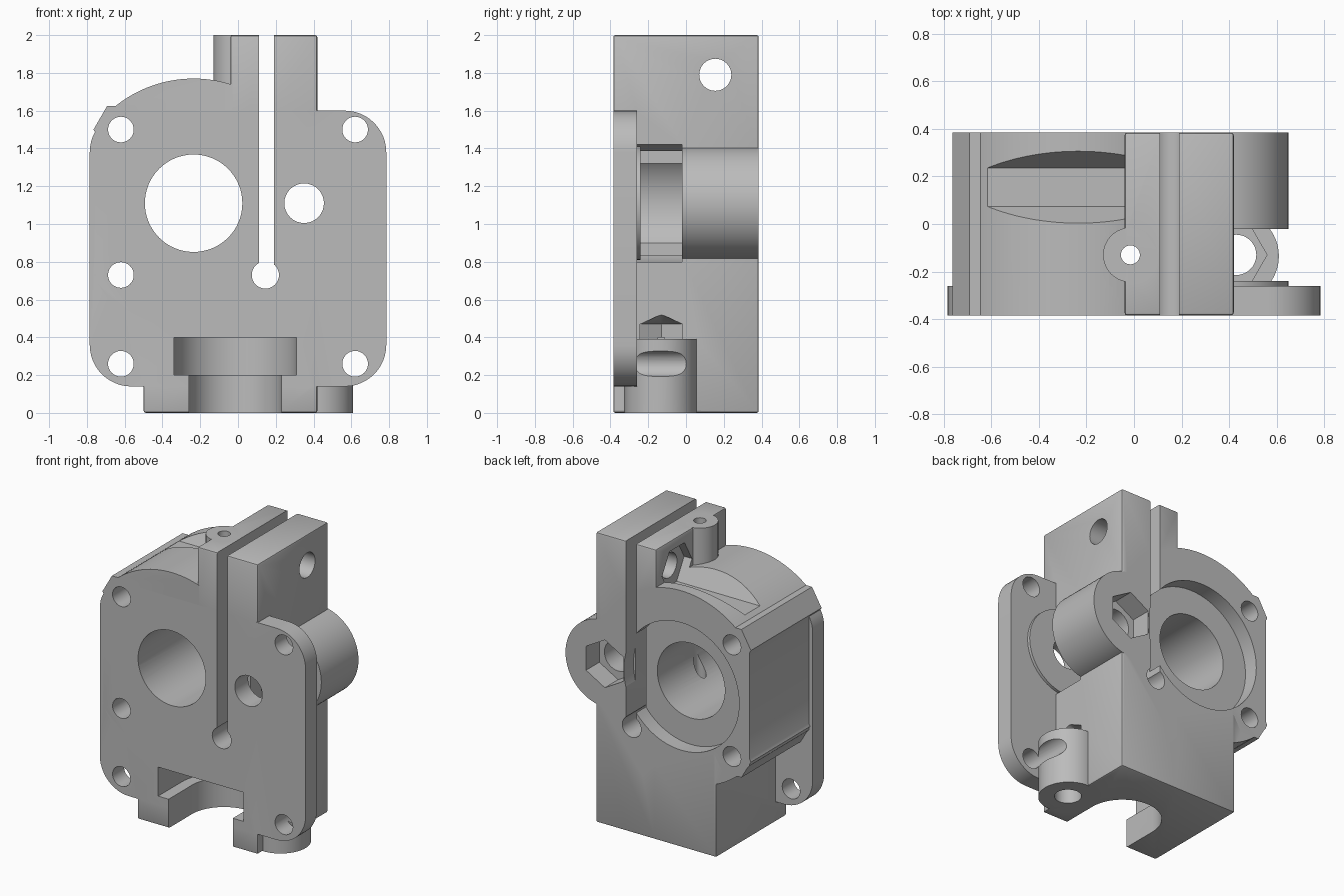
import bpy, math
from mathutils import Matrix

cube = bpy.data.objects.get("Cube")
if cube:
    bpy.data.objects.remove(cube)

grey = bpy.data.materials.new("plain_grey")
grey.use_nodes = True
colour = (0.5, 0.5, 0.5, 1)
grey.diffuse_color = colour
grey.node_tree.nodes["Principled BSDF"].inputs["Base Color"].default_value = colour
H = 0.385  # half depth of the body


def box(name, x, y, z, bevel=0, segments=2):
    bpy.ops.mesh.primitive_cube_add(size=1)
    ob = bpy.context.object
    ob.name = name
    size = [b - a for a, b in (x, y, z)]
    mid = [(a + b) / 2 for a, b in (x, y, z)]
    ob.data.transform(Matrix.Translation(mid) @ Matrix.Diagonal((*size, 1)))
    if bevel:
        mod = ob.modifiers.new("soft_edges", "BEVEL")
        mod.width, mod.segments = bevel, segments
        bpy.ops.object.modifier_apply(modifier=mod.name)
    return ob


def rod(name, axis, centre, span, r, sides=64, turn=0, tip=None):
    """Cylinder or cone along an axis; centre is given in the other two axes."""
    a, b = span
    bpy.ops.mesh.primitive_cone_add(vertices=sides, radius1=r,
                                    radius2=r if tip is None else tip, depth=b - a)
    ob = bpy.context.object
    ob.name = name
    mid = (a + b) / 2
    rot, place = {
        "x": (Matrix.Rotation(math.pi / 2, 4, "Y"), (mid, *centre)),
        "y": (Matrix.Rotation(-math.pi / 2, 4, "X"), (centre[0], mid, centre[1])),
        "z": (Matrix.Identity(4), (*centre, mid)),
    }[axis]
    spin = Matrix.Rotation(math.radians(turn), 4, "Z")
    ob.data.transform(Matrix.Translation(place) @ rot @ spin)
    return ob


def combine(target, tool, operation):
    mod = target.modifiers.new("join", "BOOLEAN")
    mod.object, mod.operation, mod.solver = tool, operation, "EXACT"
    bpy.context.view_layer.objects.active = target
    bpy.ops.object.modifier_apply(modifier=mod.name)
    bpy.data.objects.remove(tool)


# Drive axis, idler axis and filament path
drive, idler, path = (-0.235, 1.11), (0.35, 1.11), (-0.015, -0.13)
clamp, bolt = (0.155, 1.79), (0.43, -0.13)

# Drum with one side cut flat
body = rod("extruder_body", "y", drive, (-H, H), 0.66, 128)
combine(body, box("side_trim", (-1.2, -0.755), (-1, 1), (0, 2)), "DIFFERENCE")

# Mounting plate with rounded corners
plate = box("plate", (-0.785, 0.785), (-H, -0.26), (0.14, 1.6))
mod = plate.modifiers.new("corners", "BEVEL")
mod.width, mod.segments, mod.limit_method = 0.22, 12, "WEIGHT"
weights = plate.data.attributes.new("bevel_weight_edge", "FLOAT", "EDGE")
for e in plate.data.edges:
    p, q = (plate.data.vertices[i].co for i in e.vertices)
    weights.data[e.index].value = 1.0 if abs(p.y - q.y) > 0.01 else 0.0
bpy.context.view_layer.objects.active = plate
bpy.ops.object.modifier_apply(modifier=mod.name)

# Solid parts
solids = [
    plate,
    box("lower_block", (-0.5, 0.42), (-H, H), (0, 1.11), 0.012),
    box("clamp_column", (-0.04, 0.42), (-H, H), (0, 2), 0.012),
    rod("filament_guide", "z", path, (1.5, 2), 0.115),
    rod("idler_boss", "y", idler, (-0.02, H), 0.3),
    rod("bolt_boss", "z", (0.42, -0.135), (0, 0.39), 0.19),
]
for z in (0.73, 1.5):
    solids.append(rod("screw_ridge", "y", (-0.62, z), (-H, H), 0.145, 6, 30))
for part in solids:
    combine(body, part, "UNION")

# Idler wheel space, then its spacer ring on the plate
combine(body, rod("idler_space", "y", idler, (-0.26, -0.02), 0.32), "DIFFERENCE")
combine(body, rod("idler_spacer", "y", idler, (-0.3, -0.24), 0.3), "UNION")

# Openings
cuts = [
    rod("drive_hole", "y", drive, (-1, 1), 0.258),
    rod("bearing_seat", "y", drive, (0.28, 1), 0.44, 96),
    box("clamp_slot", (0.11, 0.19), (-1, 1), (0.73, 3)),
    rod("slot_end", "y", (0.145, 0.73), (-1, 1), 0.072, 32),
    rod("idler_hole", "y", idler, (-1, 1), 0.105, 32),
    rod("idler_nut", "y", idler, (0.24, 1), 0.165, 6),
    rod("clamp_hole", "x", clamp, (-1, 1), 0.085, 32),
    rod("clamp_nut", "x", clamp, (-1, 0.02), 0.163, 6),
    rod("filament_hole", "z", path, (-1, 3), 0.04, 24),
    rod("hot_end_neck", "z", path, (-1, 0.25), 0.245),
    box("neck_opening", (path[0] - 0.245, path[0] + 0.245), (-1, path[1]), (-1, 0.25)),
    rod("hot_end_collar", "z", path, (0.2, 0.4), 0.325),
    box("collar_opening", (path[0] - 0.325, path[0] + 0.325), (-1, path[1]), (0.2, 0.4)),
    rod("bolt_hole", "z", bolt, (-1, 0.4), 0.085, 32),
    rod("bolt_nut", "z", bolt, (0.34, 0.47), 0.13, 6, 30),
    rod("bolt_nut_tip", "z", bolt, (0.469, 0.52), 0.13, 6, 30, 0.005),
]
for x, z in ((-0.62, 0.26), (-0.62, 0.73), (-0.62, 1.5), (0.62, 0.26), (0.62, 1.5)):
    cuts.append(rod("screw_hole", "y", (x, z), (-1, 1), 0.068, 32))
for tool in cuts:
    combine(body, tool, "DIFFERENCE")

# Finish
body.data.materials.clear()
body.data.materials.append(grey)
for f in body.data.polygons:
    f.material_index = 0
bpy.ops.object.select_all(action="DESELECT")
body.select_set(True)
bpy.context.view_layer.objects.active = body
bpy.ops.object.shade_smooth_by_angle(angle=math.radians(30))
